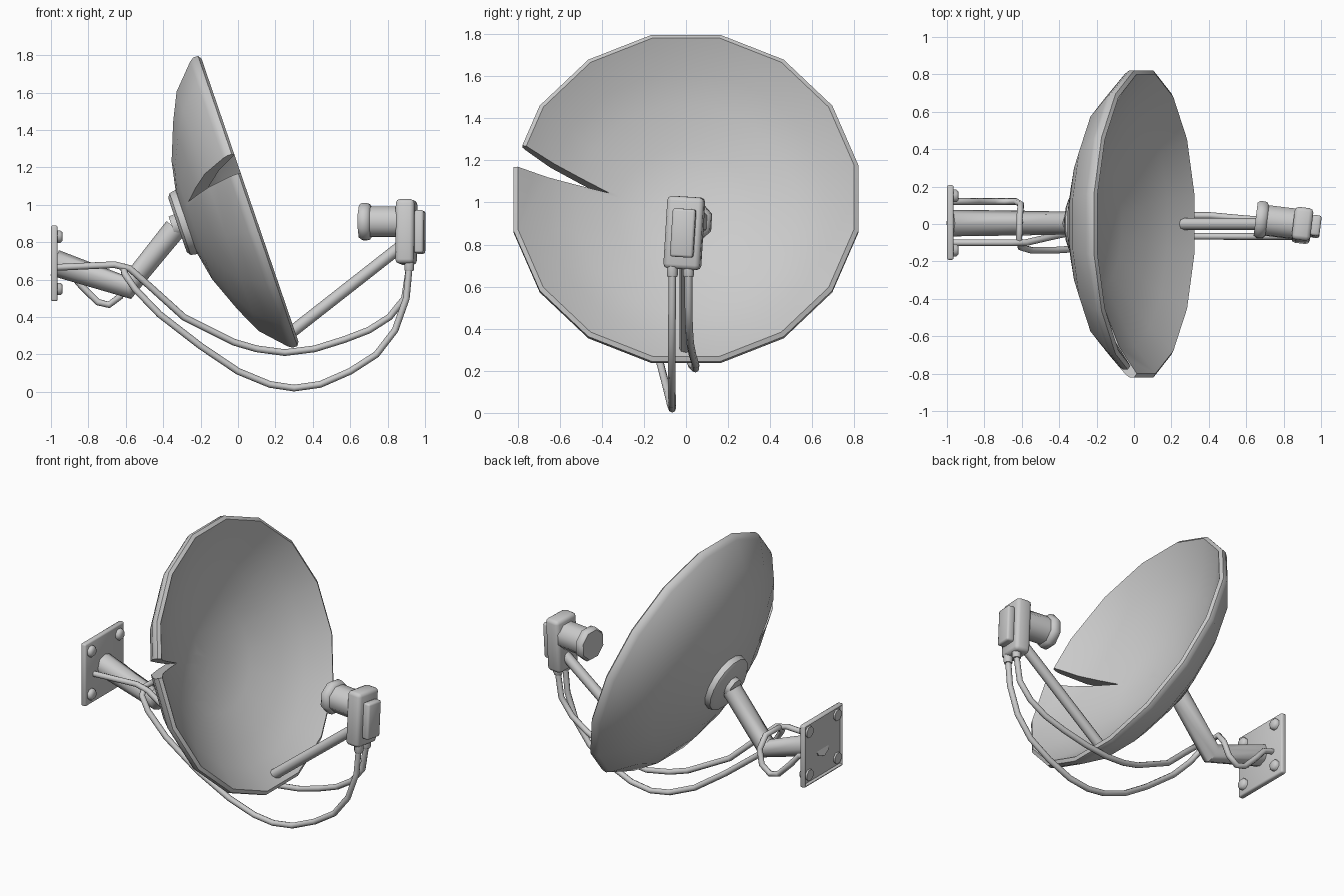
import bpy, bmesh, math
from mathutils import Matrix, Vector

cube = bpy.data.objects.get("Cube")
if cube:
    bpy.data.objects.remove(cube, do_unlink=True)

GREY = (0.6, 0.6, 0.6, 1)
metal = bpy.data.materials.new("light_grey_metal")
metal.use_nodes = True
metal.diffuse_color = GREY
metal.node_tree.nodes["Principled BSDF"].inputs["Base Color"].default_value = GREY


def frame(origin, direction):
    """Matrix whose z runs along direction and whose x stays level."""
    z = Vector(direction).normalized()
    x = Vector((0, 0, 1)).cross(z)
    x = x.normalized() if x.length > 0.001 else Vector((1, 0, 0))
    y = z.cross(x)
    rot = Matrix((x, y, z)).transposed().to_4x4()
    return Matrix.Translation(origin) @ rot


def finish(name, mesh, angle):
    mesh.materials.clear()
    mesh.materials.append(metal)
    ob = bpy.data.objects.new(name, mesh)
    bpy.context.collection.objects.link(ob)
    bpy.ops.object.select_all(action='DESELECT')
    ob.select_set(True)
    bpy.context.view_layer.objects.active = ob
    bpy.ops.object.shade_smooth_by_angle(angle=math.radians(angle))
    return ob


def from_bmesh(name, bm, matrix, angle=50):
    bm.transform(matrix)
    bmesh.ops.recalc_face_normals(bm, faces=bm.faces)
    mesh = bpy.data.meshes.new(name)
    bm.to_mesh(mesh)
    bm.free()
    return finish(name, mesh, angle)


def turned(profile, sides):
    """Turn a (radius, height) profile into a solid about z."""
    bm = bmesh.new()
    rings = []
    for r, h in profile:
        angles = [math.tau * (i + 0.5) / sides for i in range(sides)]
        rings.append([bm.verts.new((r * math.cos(a), r * math.sin(a), h)) for a in angles])
    for lower, upper in zip(rings, rings[1:]):
        for i in range(sides):
            j = (i + 1) % sides
            bm.faces.new((lower[i], lower[j], upper[j], upper[i]))
    bmesh.ops.remove_doubles(bm, verts=bm.verts, dist=0.0005)
    return bm


def lathe(name, profile, sides, matrix, angle=50):
    return from_bmesh(name, turned(profile, sides), matrix, angle)


def cut_slit(bm, tip, upper, lower):
    """Cut a wedge out of the shell along its axis and close both cut walls."""
    tip = Vector((*tip, 0))
    normals = []
    for end, sign in ((upper, 1), (lower, -1)):
        run = (Vector((*end, 0)) - tip).normalized()
        normals.append(Vector((-run.y, run.x, 0)) * sign)
    for n in normals:
        near = [f for f in bm.faces if f.calc_center_median().x < -0.05]
        geom = near + list({e for f in near for e in f.edges}) + list({v for f in near for v in f.verts})
        bmesh.ops.bisect_plane(bm, geom=geom, dist=0.0001, plane_co=tip, plane_no=n)

    def inside(face):
        offset = face.calc_center_median() - tip
        return offset.x < 0 and all(offset.dot(n) > 0 for n in normals)
    bmesh.ops.delete(bm, geom=[f for f in bm.faces if inside(f)], context='FACES')
    rim = [e for e in bm.edges if e.is_boundary]
    ends = [v for v in {v for e in rim for v in e.verts} if (v.co.xy - tip.xy).length < 0.002]
    rim.append(bm.edges.new(ends))
    for n in normals:
        wall = [e for e in rim if all(abs((v.co - tip).dot(n)) < 0.001 for v in e.verts)]
        bmesh.ops.contextual_create(bm, geom=wall)


def box(name, size, matrix, bevel, tray=False):
    bm = bmesh.new()
    bmesh.ops.create_cube(bm, size=1, matrix=Matrix.Diagonal((*size, 1)))
    bmesh.ops.bevel(bm, geom=bm.edges[:], offset=bevel, segments=2, affect='EDGES', profile=0.5)
    if tray:  # hollow the side that faces -x
        back = min(bm.faces, key=lambda f: f.calc_center_median().x)
        bmesh.ops.inset_region(bm, faces=[back], thickness=0.012)
        bmesh.ops.translate(bm, verts=back.verts, vec=(0.012, 0, 0))
    return from_bmesh(name, bm, matrix)


def tube(name, points, radius, radii=None):
    curve = bpy.data.curves.new(name + "_path", 'CURVE')
    curve.dimensions = '3D'
    curve.bevel_depth = radius
    curve.bevel_resolution = 2
    curve.use_fill_caps = True
    spline = curve.splines.new('POLY')
    spline.points.add(len(points) - 1)
    for i, (p, co) in enumerate(zip(spline.points, points)):
        p.co = (*co, 1)
        p.radius = radii[i] if radii else 1
    temp = bpy.data.objects.new(name + "_path", curve)
    bpy.context.collection.objects.link(temp)
    deps = bpy.context.evaluated_depsgraph_get()
    mesh = bpy.data.meshes.new_from_object(temp.evaluated_get(deps))
    bpy.data.objects.remove(temp, do_unlink=True)
    mesh.name = name
    return finish(name, mesh, 60)


# Tilted thick dish shell with a wedge-shaped slit: outer skin, rim, inner skin
dish_frame = frame((0.05, 0, 1.02), (0.946, 0, 0.324))
outer = [(0, -.355), (.18, -.345), (.34, -.314), (.54, -.238), (.69, -.168), (.82, -.048), (.836, -.025)]
inner = [(.836, .002), (.815, .015), (.67, -.09), (.53, -.155), (.335, -.235), (.17, -.265), (0, -.275)]
shell = turned(outer + inner, 16)
cut_slit(shell, tip=(-.365, .10), upper=(-.78, .265), lower=(-.815, .155))
from_bmesh("dish", shell, dish_frame, 40)

# Hub disc behind the dish and the collar on the mast
lathe("hub_disc", [(0, -.395), (.155, -.395), (.178, -.38), (.184, -.35), (.182, -.336), (0, -.336)],
      16, dish_frame, 40)
lathe("mast_collar", [(0, -.425), (.062, -.425), (.066, -.39), (0, -.39)], 8, dish_frame)

# Bent mast and wall plate with bolts
tube("mast", [(-.98, .005, .69), (-.59, .005, .56), (-.335, .005, .875)], 0.066, [1.08, 1, .92])
box("wall_plate", (.036, .40, .405), Matrix.Translation((-.982, .008, .687)), 0.01, tray=True)
for side, y in (("left", .15), ("right", -.14)):
    for level, z in (("upper", .83), ("lower", .55)):
        lathe(f"bolt_{level}_{side}", [(0, 0), (.036, 0), (.036, .05), (.024, .062), (0, .062)],
              8, frame((-1, y, z), (1, 0, 0)))

# Feed arm
tube("feed_arm", [(.255, 0, .295), (.88, 0, .785)], 0.032)

# Receiver: housing, cover and horn share one slight turn
turn = Matrix.Translation((.90, -.008, .855)) @ Matrix.Rotation(math.radians(-7), 4, 'Z') \
    @ Matrix.Rotation(math.radians(-3.5), 4, 'X')
box("receiver_housing", (.10, .175, .345), turn, 0.022)
box("receiver_cover", (.05, .11, .23), turn @ Matrix.Translation((.072, .003, 0)), 0.012)
horn_frame = turn @ frame((-.04, 0, .055), (-1, 0, 0))
lathe("horn", [(0, 0), (.087, 0), (.087, .15), (.104, .162), (.107, .195), (.094, .212), (0, .212)],
      8, horn_frame)

# Cable sockets under the receiver
for name, y in (("right", -.065), ("left", .012)):
    lathe(f"cable_socket_{name}", [(0, 0), (.024, 0), (.028, .01), (.028, .05), (0, .05)],
          8, frame((.915, y, .645), (0, 0, 1)))

# Long cable that droops lowest and wraps over the mast
tube("long_cable", [
    (.915, -.065, .66), (.90, -.066, .5), (.84, -.068, .33), (.74, -.068, .2), (.6, -.067, .11),
    (.44, -.066, .04), (.3, -.066, .02), (.17, -.073, .04), (0, -.09, .11), (-.2, -.125, .245),
    (-.42, -.14, .415), (-.55, -.14, .55), (-.605, -.125, .63), (-.615, -.08, .67), (-.61, .05, .67),
    (-.605, .105, .60), (-.63, .12, .51), (-.69, .12, .465), (-.75, .12, .48), (-.84, .12, .57),
    (-.90, .12, .64), (-.98, .12, .665)], 0.018)

# Short cable that runs straight to the wall plate
tube("short_cable", [
    (.915, .012, .66), (.89, .012, .5), (.81, .015, .4), (.7, .02, .33), (.57, .03, .28),
    (.41, .045, .23), (.25, .045, .21), (.1, .025, .23), (-.02, .01, .265), (-.29, -.035, .4),
    (-.45, -.07, .545), (-.58, -.1, .66), (-.66, -.10, .68), (-.98, -.10, .665)], 0.018)
